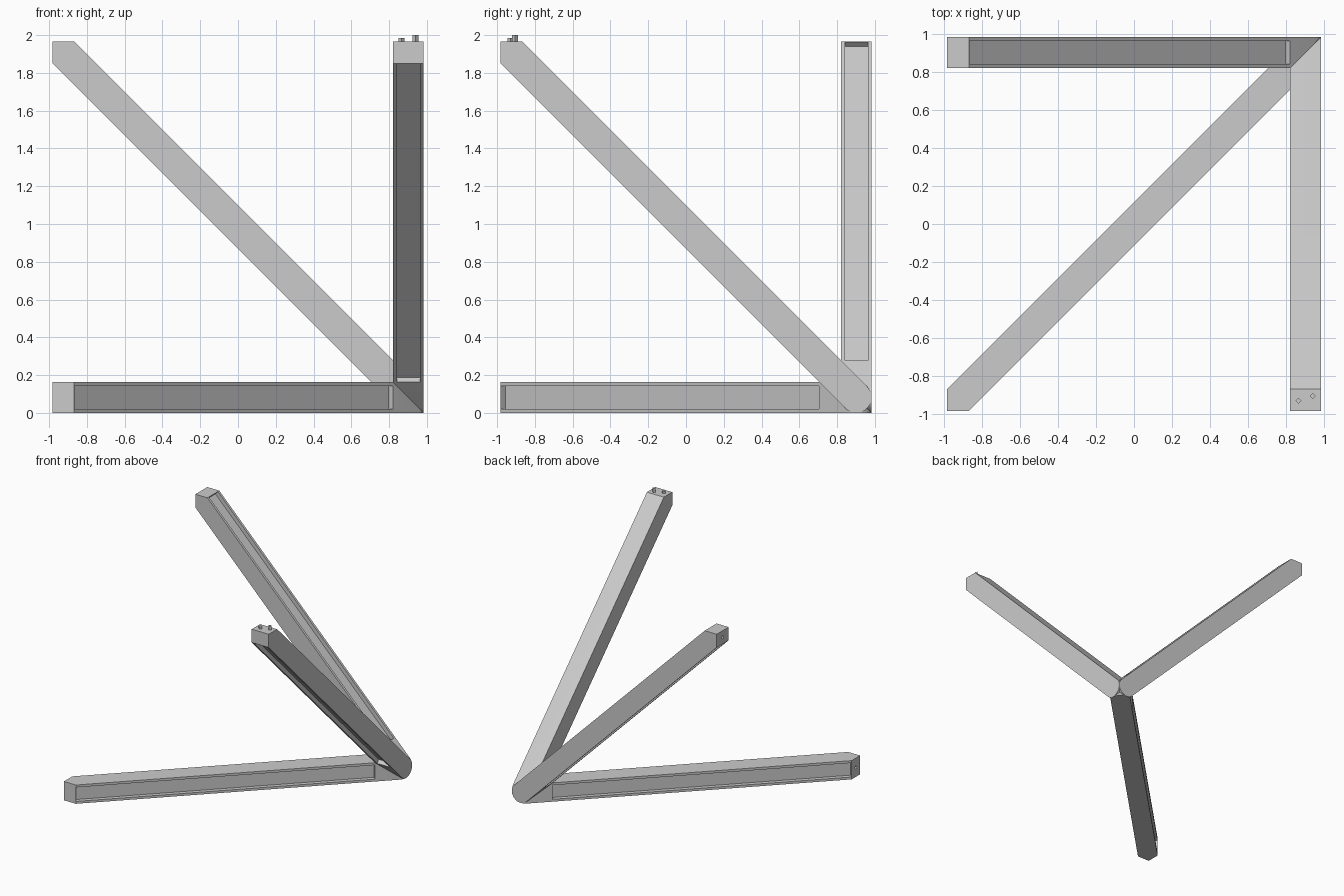
import bpy, bmesh, math
from mathutils import Matrix, Vector

if "Cube" in bpy.data.objects:
    bpy.data.objects.remove(bpy.data.objects["Cube"], do_unlink=True)

HALF = 0.0815           # half of the square beam section
WIDE = 2 * HALF
REACH = 1.966           # size of the cube whose face diagonals carry the beams
GAP = 2 * HALF * math.sqrt(2) / 2 * 1.0   # setback of the pointed tip's corners
MID = REACH / 2

grey = bpy.data.materials.new("light grey")
grey.use_nodes = True
grey.diffuse_color = (0.6, 0.6, 0.6, 1)
grey.node_tree.nodes["Principled BSDF"].inputs["Base Color"].default_value = (0.6, 0.6, 0.6, 1)


def make_object(name, bm):
    bmesh.ops.recalc_face_normals(bm, faces=bm.faces)
    mesh = bpy.data.meshes.new(name)
    bm.to_mesh(mesh)
    bm.free()
    mesh.materials.append(grey)
    obj = bpy.data.objects.new(name, mesh)
    bpy.context.collection.objects.link(obj)
    return obj


def box(name, centre, size, turn=Matrix.Identity(4)):
    bm = bmesh.new()
    bmesh.ops.create_cube(bm, size=1, matrix=Matrix.Translation(centre) @ turn
                          @ Matrix.Diagonal((*size, 1)))
    return make_object(name, bm)


def cut(obj, cutter):
    mod = obj.modifiers.new("cut", "BOOLEAN")
    mod.operation = "DIFFERENCE"
    mod.solver = "EXACT"
    mod.object = cutter
    bpy.context.view_layer.objects.active = obj
    bpy.ops.object.modifier_apply(modifier=mod.name)
    bpy.data.objects.remove(cutter, do_unlink=True)


def beam(name):
    # Rounded foot, pointed square tip, extruded through the thickness
    setback = REACH - WIDE / math.sqrt(2)
    steps = 24
    outline = []
    for i in range(steps + 1):
        a = math.radians(135) + math.pi * i / steps
        outline.append((HALF + HALF * math.cos(a), HALF + HALF * math.sin(a)))
    outline += [(REACH, setback), (REACH, REACH), (setback, REACH)]
    bm = bmesh.new()
    face = bm.faces.new([bm.verts.new((0, p, q)) for p, q in outline])
    ext = bmesh.ops.extrude_face_region(bm, geom=[face])
    bmesh.ops.translate(bm, vec=(WIDE, 0, 0),
                        verts=[g for g in ext["geom"] if isinstance(g, bmesh.types.BMVert)])
    # Mitre the foot against the two neighbouring beams
    for normal in ((1, -1, 0), (1, 0, -1)):
        bmesh.ops.bisect_plane(bm, geom=bm.verts[:] + bm.edges[:] + bm.faces[:],
                               plane_co=(0, 0, 0), plane_no=normal, clear_outer=True)
        bmesh.ops.holes_fill(bm, edges=[e for e in bm.edges if e.is_boundary], sides=0)
    return make_object(name, bm)


def recess(obj, side):
    # Long shallow channel in one side of the beam
    depth, start = 0.035, 0.22
    end = REACH - WIDE / math.sqrt(2) / 2 - 0.002
    along, out = (start + end) / 2, side * HALF / math.sqrt(2)
    turn = Matrix.Rotation(math.radians(45), 4, "X")
    cut(obj, box("recess_cutter", (HALF, along + out, along - out),
                 (0.122, (end - start) * math.sqrt(2), 2 * depth), turn))


def place(obj, axes):
    # Send thickness and the two diagonal axes to the corner's x, y, z
    t, p, q = (Vector(a) for a in axes)
    m = Matrix((t, p, q)).transposed().to_4x4()
    obj.data.transform(Matrix.Translation((MID, MID, 0)) @ m)
    bpy.ops.object.select_all(action="DESELECT")
    obj.select_set(True)
    bpy.context.view_layer.objects.active = obj
    bpy.ops.object.shade_smooth_by_angle(angle=math.radians(30))


U, V, W = (-1, 0, 0), (0, -1, 0), (0, 0, 1)
NEAR_TIP = REACH - 0.057

# Beam on the right-hand side, with pins on its tip
side_beam = beam("side_beam")
recess(side_beam, 1)
place(side_beam, (U, V, W))
diamond = Matrix.Rotation(math.radians(45), 4, "Z")
for name, t, p, height in (("short_pin", 0.118, 1.913, 0.018), ("tall_pin", 0.043, 1.888, 0.034)):
    pin = box(name, (t, p, REACH + height / 2 - 0.005), (0.022, 0.022, height + 0.01), diamond)
    place(pin, (U, V, W))

# Beam across the back, with a socket in its tip
back_beam = beam("back_beam")
recess(back_beam, 1)
recess(back_beam, -1)
cut(back_beam, box("socket_cutter", (HALF, NEAR_TIP, REACH), (0.022, 0.022, 0.06), diamond))
place(back_beam, (V, W, U))

# Beam across the floor, with a socket in its tip
floor_beam = beam("floor_beam")
recess(floor_beam, 1)
recess(floor_beam, -1)
cut(floor_beam, box("socket_cutter", (HALF, REACH, NEAR_TIP), (0.022, 0.06, 0.022),
                    Matrix.Rotation(math.radians(45), 4, "Y")))
place(floor_beam, (W, U, V))
